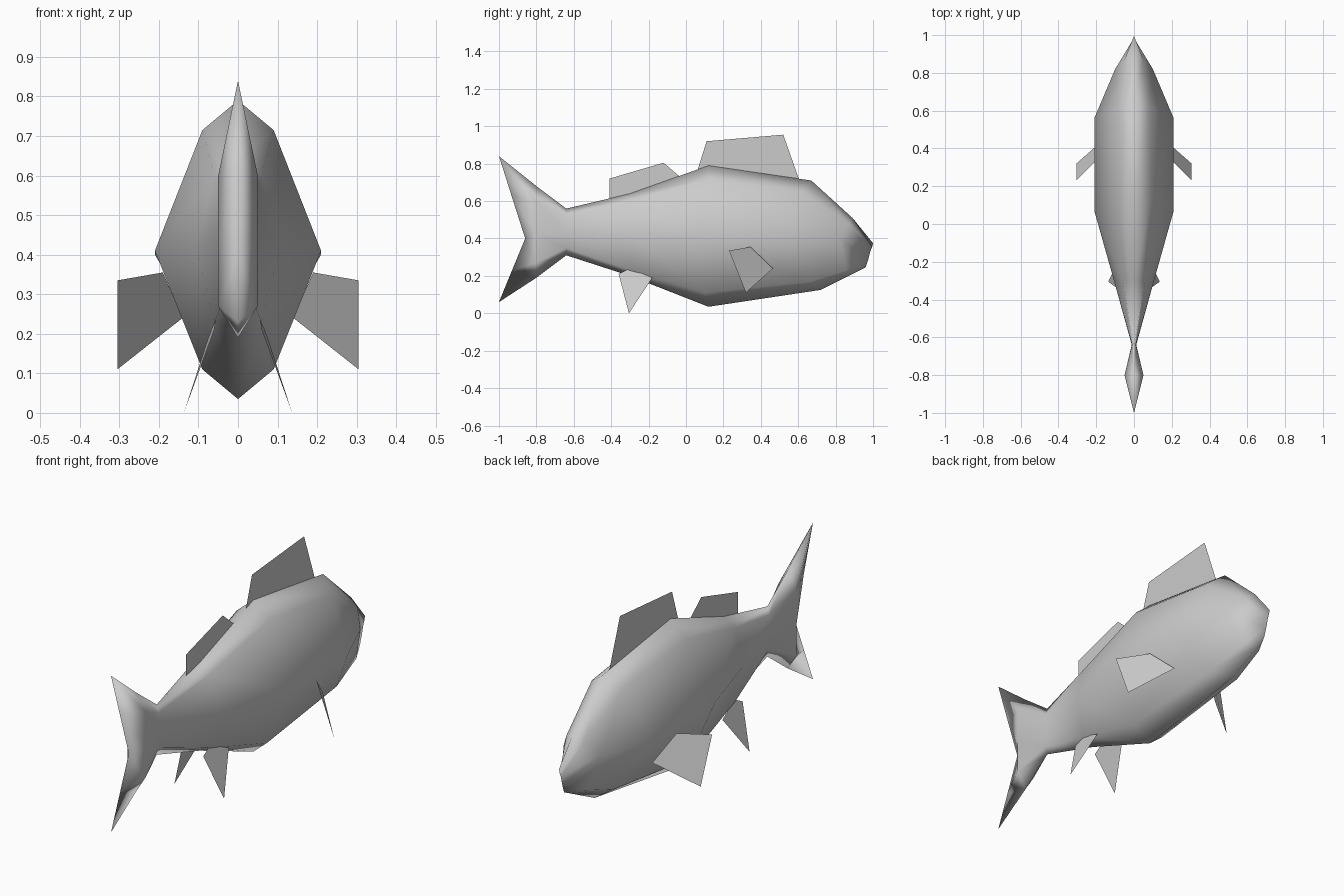
import bpy
import bmesh

cube = bpy.data.objects.get("Cube")
if cube:
    bpy.data.objects.remove(cube, do_unlink=True)

# Single plain grey used for the whole fish
grey = bpy.data.materials.new("plain grey")
grey.use_nodes = True
colour = (0.6, 0.6, 0.6, 1)
grey.diffuse_color = colour
shader = next(n for n in grey.node_tree.nodes if n.type == "BSDF_PRINCIPLED")
shader.inputs["Base Color"].default_value = colour
shader.inputs["Roughness"].default_value = 0.8


def add_object(name, bm, smooth=False, mirrored=False):
    """Turn a bmesh into a scene object, optionally mirrored across x."""
    mesh = bpy.data.meshes.new(name)
    for face in bm.faces:
        face.smooth = smooth
    bm.to_mesh(mesh)
    bm.free()
    mesh.materials.append(grey)
    obj = bpy.data.objects.new(name, mesh)
    bpy.context.scene.collection.objects.link(obj)
    if mirrored:
        mirror = obj.modifiers.new("Mirror", "MIRROR")
        mirror.use_axis[0] = True
        mirror.use_clip = True
        mirror.merge_threshold = 0.0005
    return obj


def loft_half(rings):
    """Skin the left half of the body through successive half rings."""
    bm = bmesh.new()
    rows = [[bm.verts.new(point) for point in ring] for ring in rings]
    for rear, front in zip(rows, rows[1:]):
        for j in range(len(rear) - 1):
            bm.faces.new((rear[j], rear[j + 1], front[j + 1], front[j]))
    return bm


def add_fin(name, points, mirrored=False):
    """Make a fin as one thin flat sheet."""
    bm = bmesh.new()
    bm.faces.new([bm.verts.new(point) for point in points])
    return add_object(name, bm, mirrored=mirrored)


def add_ridge_fin(name, outline):
    """Make a fin standing on the centre line from a side outline."""
    return add_fin(name, [(0, y, z) for y, z in outline])


# Half rings, each from back ridge over the flank to the belly ridge
tail_edge = [(0, -1, .84), (0, -.93, .62), (0, -.86, .4),
             (0, -.93, .23), (0, -1, .06)]
tail_flare = [(0, -.8, .68), (.05, -.8, .6), (.05, -.8, .43),
              (.05, -.8, .27), (0, -.8, .19)]
tail_stem = [(0, -.64, .56), (.01, -.64, .52), (.012, -.64, .43),
             (.01, -.64, .35), (0, -.64, .31)]
rear_body = [(0, -.3, .64), (.06, -.3, .6), (.106, -.3, .42),
             (.06, -.3, .23), (0, -.3, .2)]
mid_body = [(0, .12, .79), (.09, .12, .715), (.21, .07, .41),
            (.09, .1, .11), (0, .12, .035)]
gills = [(0, .67, .71), (.085, .62, .65), (.21, .56, .4),
         (.075, .67, .17), (0, .72, .125)]
snout = [(0, .89, .51), (.05, .87, .48), (.1, .82, .4),
         (.05, .86, .23), (0, .9, .215)]
mouth = [(0, 1, .375), (0, .995, .355), (0, .985, .33),
         (0, .975, .29), (0, .96, .245)]

# Body and tail in one smooth skin
body = loft_half([tail_edge, tail_flare, tail_stem, rear_body,
                  mid_body, gills, snout, mouth])
add_object("body_and_tail", body, smooth=True, mirrored=True)

# Fins along the back
add_ridge_fin("front_back_fin", [(.06, .76), (.11, .92), (.52, .955), (.61, .7)])
add_ridge_fin("rear_back_fin", [(-.41, .6), (-.41, .72), (-.12, .805), (-.02, .72)])

# Paired side and belly fins
add_fin("side_fins", [(.19, .345, .355), (.305, .23, .335),
                      (.305, .32, .11), (.14, .465, .24)], mirrored=True)
add_fin("belly_fins", [(.06, -.36, .21), (.055, -.3, .24),
                       (.075, -.18, .19), (.137, -.305, 0)], mirrored=True)
